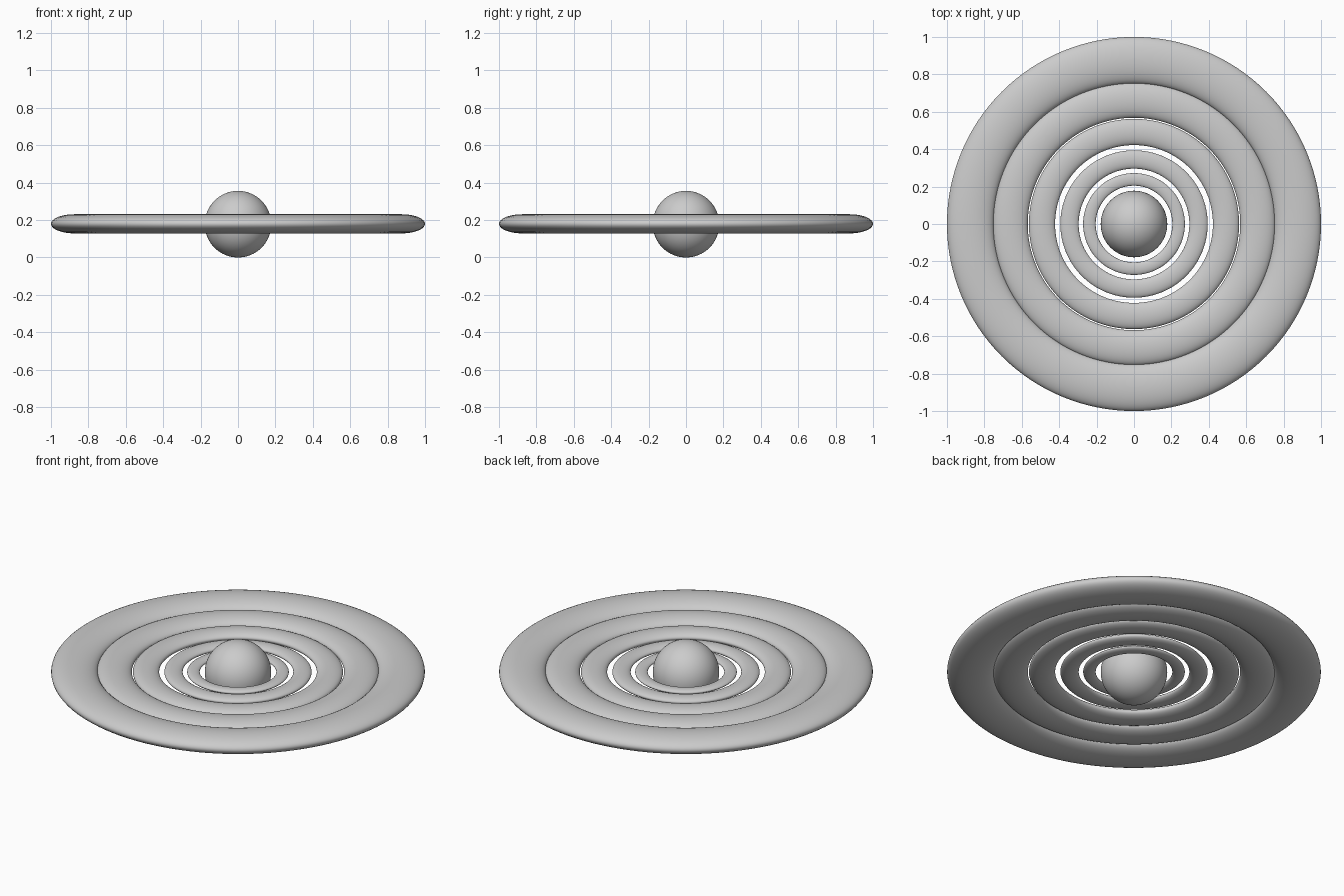
import bpy
import math

cube = bpy.data.objects.get("Cube")
if cube:
    bpy.data.objects.remove(cube, do_unlink=True)

CENTRE_Z = 0.18
FLATTEN = 0.41  # ring height relative to ring width

grey = bpy.data.materials.new("plain_grey")
grey.use_nodes = True
colour = (0.6, 0.6, 0.6, 1)
grey.diffuse_color = colour
grey.node_tree.nodes["Principled BSDF"].inputs["Base Color"].default_value = colour


def finish(name):
    obj = bpy.context.object
    obj.name = name
    obj.data.materials.append(grey)
    bpy.ops.object.shade_smooth()
    return obj


# Central ball
bpy.ops.mesh.primitive_uv_sphere_add(
    segments=64, ring_count=32, radius=0.178, location=(0, 0, CENTRE_Z - 0.002))
finish("central_ball")

# Concentric flattened rings, from the outermost inwards (outer, inner radius)
rings = {
    "outer_ring": (1.0, 0.75),
    "second_ring": (0.755, 0.568),
    "third_ring": (0.562, 0.422),
    "fourth_ring": (0.394, 0.296),
    "inner_ring": (0.272, 0.205),
}
for name, (outer, inner) in rings.items():
    bpy.ops.mesh.primitive_torus_add(
        major_segments=128, minor_segments=32,
        major_radius=(outer + inner) / 2, minor_radius=(outer - inner) / 2,
        location=(0, 0, CENTRE_Z))
    ring = finish(name)
    ring.scale.z = FLATTEN
